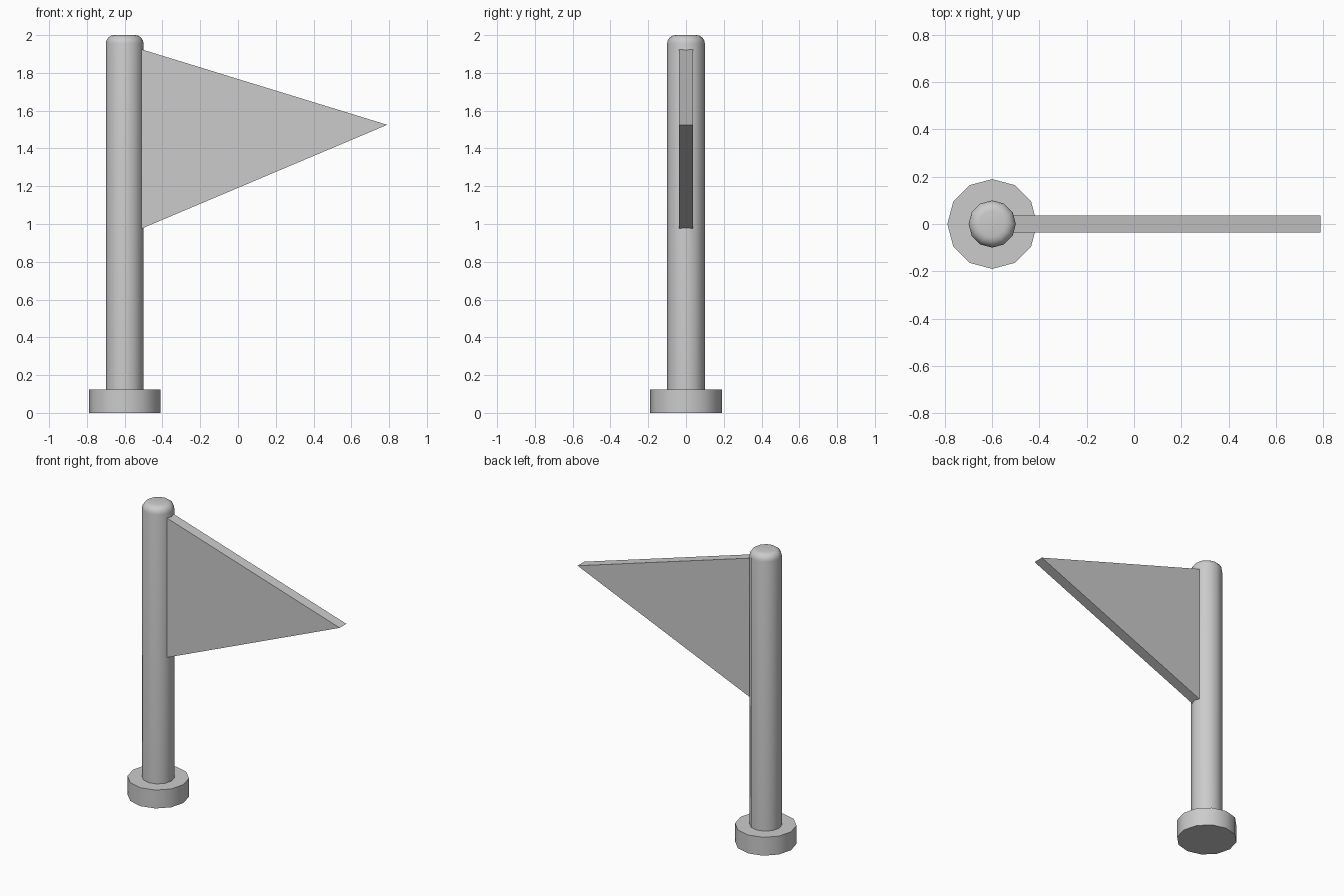
import bpy, bmesh, math

if "Cube" in bpy.data.objects:
    bpy.data.objects.remove(bpy.data.objects["Cube"])

grey = bpy.data.materials.new("plain grey")
grey.diffuse_color = (0.6, 0.6, 0.6, 1)
grey.use_nodes = True
grey.node_tree.nodes["Principled BSDF"].inputs["Base Color"].default_value = grey.diffuse_color
POLE_X = -0.6
SIDES = 12


def finish(name, bm, smooth_angle=None):
    bmesh.ops.recalc_face_normals(bm, faces=bm.faces[:])
    mesh = bpy.data.meshes.new(name)
    bm.to_mesh(mesh)
    bm.free()
    mesh.materials.append(grey)
    obj = bpy.data.objects.new(name, mesh)
    bpy.context.collection.objects.link(obj)
    if smooth_angle:
        bpy.ops.object.select_all(action='DESELECT')
        obj.select_set(True)
        bpy.context.view_layer.objects.active = obj
        bpy.ops.object.shade_smooth_by_angle(angle=math.radians(smooth_angle))
    return obj


def turned(name, profile, smooth_angle):
    """Stack rings of (radius, z) around the pole axis and cap both ends."""
    bm = bmesh.new()
    rings = []
    for r, z in profile:
        rings.append([bm.verts.new((POLE_X + r * math.cos(math.tau * i / SIDES),
                                    r * math.sin(math.tau * i / SIDES), z))
                      for i in range(SIDES)])
    for a, b in zip(rings, rings[1:]):
        for i in range(SIDES):
            j = (i + 1) % SIDES
            bm.faces.new((a[i], a[j], b[j], b[i]))
    bm.faces.new(rings[0])
    bm.faces.new(rings[-1])
    return finish(name, bm, smooth_angle)


# Round foot
turned("base", [(0.19, 0), (0.19, 0.125)], 40)

# Pole with a rounded top edge
rounding = [(0.055 + 0.045 * math.cos(t * math.pi / 8),
             1.955 + 0.045 * math.sin(t * math.pi / 8)) for t in range(5)]
turned("pole", [(0.1, 0.125)] + rounding, 40)

# Triangular pennant
bm = bmesh.new()
outline = [(-0.512, 0.975), (0.79, 1.525), (-0.512, 1.925)]
front = bm.faces.new([bm.verts.new((x, -0.036, z)) for x, z in outline])
extruded = bmesh.ops.extrude_face_region(bm, geom=[front], use_keep_orig=True)
bmesh.ops.translate(bm, vec=(0, 0.072, 0),
                    verts=[v for v in extruded["geom"] if isinstance(v, bmesh.types.BMVert)])
finish("pennant", bm)
